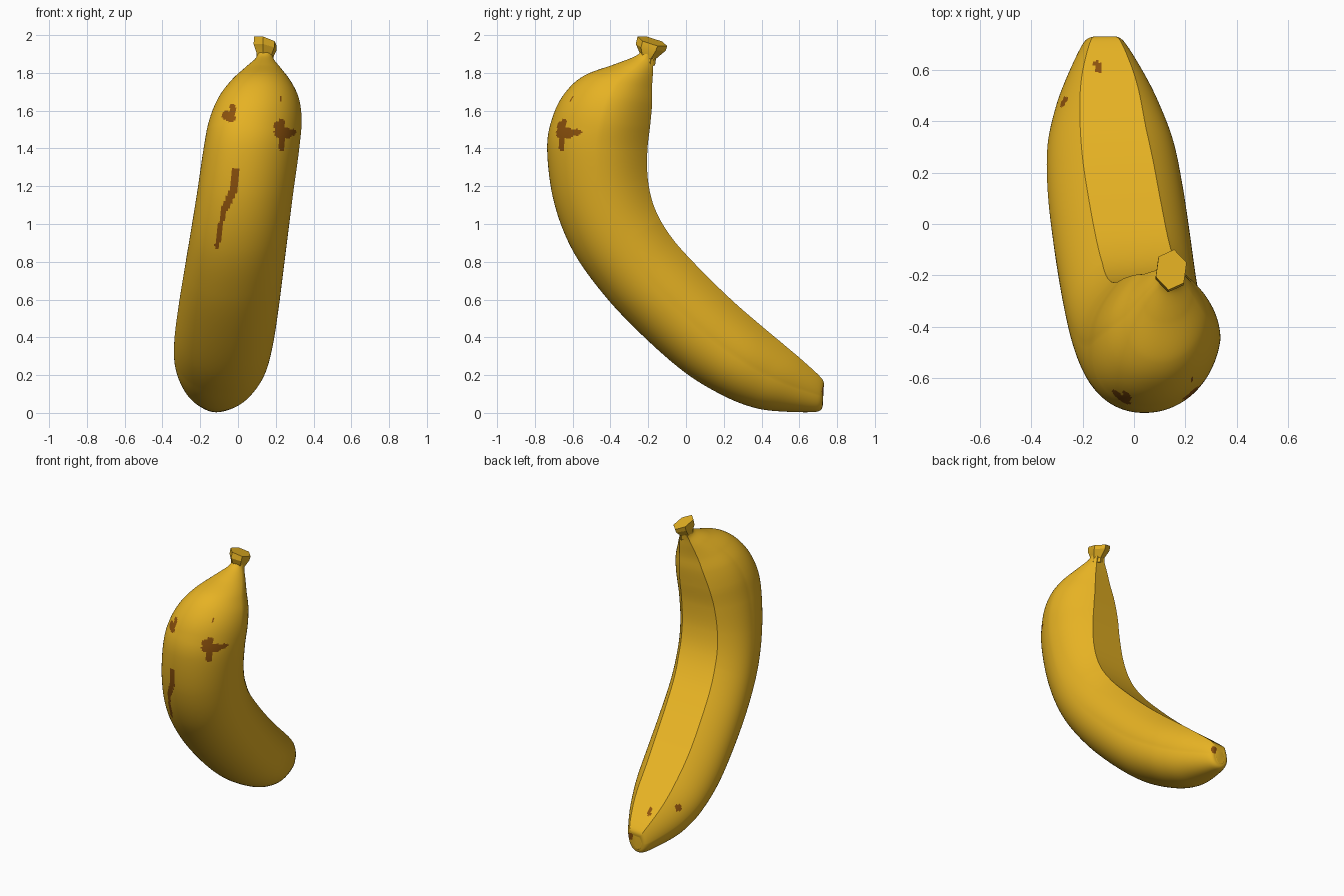
import bpy, bmesh, math
from mathutils import Vector

if "Cube" in bpy.data.objects:
    bpy.data.objects.remove(bpy.data.objects["Cube"])


def material(name, rgb):
    m = bpy.data.materials.new(name)
    m.diffuse_color = (*rgb, 1)
    m.use_nodes = True
    m.node_tree.nodes["Principled BSDF"].inputs["Base Color"].default_value = m.diffuse_color
    return m


yellow = material("banana_yellow", (0.79, 0.445, 0.017))
brown = material("bruise_brown", (0.27, 0.085, 0.004))

# Stations tip -> neck: outer y,z, inner y,z, half width, half width of inner panel
STATIONS = [
    (0.725, 0.04, 0.728, 0.13, 0.034, 0.024),
    (0.69, 0.006, 0.72, 0.18, 0.078, 0.054),
    (0.50, 0.008, 0.62, 0.275, 0.155, 0.092),
    (0.36, 0.028, 0.52, 0.36, 0.205, 0.114),
    (0.20, 0.09, 0.40, 0.46, 0.245, 0.126),
    (0.00, 0.21, 0.25, 0.59, 0.262, 0.136),
    (-0.22, 0.40, 0.08, 0.755, 0.265, 0.138),
    (-0.43, 0.62, -0.07, 0.92, 0.262, 0.138),
    (-0.60, 0.86, -0.16, 1.07, 0.258, 0.138),
    (-0.70, 1.12, -0.20, 1.22, 0.254, 0.133),
    (-0.735, 1.40, -0.205, 1.38, 0.252, 0.124),
    (-0.705, 1.57, -0.19, 1.52, 0.243, 0.11),
    (-0.64, 1.695, -0.18, 1.63, 0.212, 0.09),
    (-0.54, 1.785, -0.18, 1.72, 0.158, 0.07),
    (-0.38, 1.845, -0.175, 1.80, 0.095, 0.05),
    (-0.275, 1.885, -0.172, 1.855, 0.05, 0.035),
    (-0.24, 1.91, -0.165, 1.885, 0.04, 0.03),
]


def spline(rows, steps):
    """Catmull-Rom interpolation through the station rows."""
    out = []
    for i in range(len(rows) - 1):
        a, b = rows[max(i - 1, 0)], rows[i]
        c, d = rows[i + 1], rows[min(i + 2, len(rows) - 1)]
        for k in range(steps):
            t = k / steps
            out.append([0.5 * (2 * q + (r - p) * t + (2 * p - 5 * q + 4 * r - s) * t * t
                               + (3 * q - p - 3 * r + s) * t ** 3)
                        for p, q, r, s in zip(a, b, c, d)])
    out.append(list(rows[-1]))
    return out


def section(w, r):
    """Round back, curved sides and a flat inner panel between two ridges."""
    lo = 0.92                       # panel leans slightly towards the left
    pts = []
    for k in range(16):             # right ridge down to widest point
        t = k / 16
        pts.append(((1 - t) ** 2 * r + (1 - (1 - t) ** 2) * w,
                    (1 - t) ** 2 + 2 * t * (1 - t) * 0.54))
    for k in range(80):             # round back, slightly squared
        a = math.pi * k / 80
        c, s = math.cos(a), math.sin(a)
        pts.append((w * math.copysign(abs(c) ** 0.96, c), -abs(s) ** 0.96))
    for k in range(16):             # widest point up to left ridge
        t = k / 16
        pts.append((-((1 - t * t) * w + t * t * r),
                    2 * t * (1 - t) * 0.45 + t * t * lo))
    for k in range(16):             # flat panel
        t = k / 16
        pts.append((-r + 2 * r * t, lo + (1 - lo) * t))
    return pts


def loft(name, rings, mats):
    bm = bmesh.new()
    loops = [[bm.verts.new(p) for p in ring] for ring in rings]
    n = len(loops[0])
    for a, b in zip(loops, loops[1:]):
        for i in range(n):
            bm.faces.new((a[i], a[(i + 1) % n], b[(i + 1) % n], b[i]))
    bm.faces.new(loops[0])
    bm.faces.new(loops[-1])
    bmesh.ops.recalc_face_normals(bm, faces=bm.faces)
    me = bpy.data.meshes.new(name)
    bm.to_mesh(me)
    bm.free()
    ob = bpy.data.objects.new(name, me)
    bpy.context.collection.objects.link(ob)
    for m in mats:
        me.materials.append(m)
    return ob


def smooth(ob, degrees):
    bpy.ops.object.select_all(action='DESELECT')
    ob.select_set(True)
    bpy.context.view_layer.objects.active = ob
    bpy.ops.object.shade_smooth_by_angle(angle=math.radians(degrees))


# Body: loft of the sections, leaning towards +x as it rises, with a slight twist
rings = []
for yo, zo, yi, zi, w, r in spline(STATIONS, 20):
    ring = []
    mid = (zo + zi) / 2
    twist = 0.04 * max(-1, min(1, (mid - 0.9) / 0.6)) * min(1, w / 0.25)
    for v, u in section(w, r):
        y = (yo + yi) / 2 + u * (yi - yo) / 2
        z = mid + u * (zi - zo) / 2
        if u < 0:
            shift = u * twist              # spine of the back
        else:
            shift = -u * u * abs(twist) * 0.5   # inner panel
        ring.append((v + shift - 0.132 + 0.146 * z, y, max(z, 0)))
    rings.append(ring)
body = loft("banana_body", rings, [yellow, brown])

# Bruises on the front as capsules in x,z: x1, z1, x2, z2, radius
FRONT = [(-0.06, 1.575, -0.04, 1.565, 0.026), (-0.028, 1.62, -0.03, 1.56, 0.016),
         (0.23, 1.54, 0.232, 1.40, 0.016), (0.205, 1.53, 0.207, 1.48, 0.014),
         (0.22, 1.485, 0.255, 1.48, 0.030), (0.25, 1.48, 0.29, 1.485, 0.018),
         (0.225, 1.655, 0.226, 1.67, 0.006),
         (-0.112, 0.88, -0.075, 1.08, 0.013), (-0.07, 1.08, -0.03, 1.17, 0.020),
         (-0.025, 1.17, -0.012, 1.28, 0.020)]
# Small marks on the side and tip: x, y, z, radius
SPOTS = [(-0.27, 0.475, 0.28, 0.024), (-0.07, 0.73, 0.12, 0.025)]
# Thin mark on the inner panel near the tip, in x,y
PANEL = (-0.145, 0.625, -0.138, 0.60, 0.012)


def in_capsule(x, z, c):
    a, b, p = Vector(c[0:2]), Vector(c[2:4]), Vector((x, z))
    t = max(0, min(1, (p - a).dot(b - a) / (b - a).length_squared))
    return (p - a - (b - a) * t).length < c[4]


for f in body.data.polygons:
    p = f.center
    if f.normal.y < 0.15 and p.y < -0.3 and any(in_capsule(p.x, p.z, c) for c in FRONT):
        f.material_index = 1
    elif any((p - Vector(s[:3])).length < s[3] for s in SPOTS):
        f.material_index = 1
    elif f.normal.z > 0.3 and p.z < 0.5 and in_capsule(p.x, p.y, PANEL):
        f.material_index = 1
smooth(body, 17)

# Stem: flared six-sided cap. centre x,y,z, radius x, radius y, slope
STEM = [(0.143, -0.205, 1.855, 0.046, 0.042, -0.3),
        (0.140, -0.202, 1.89, 0.045, 0.044, -0.3),
        (0.143, -0.187, 1.935, 0.064, 0.08, -0.2),
        (0.145, -0.178, 1.967, 0.064, 0.08, -0.28)]
rings = []
for x, y, z, rx, ry, s in STEM:
    ring = []
    for k in range(6):
        a = math.radians(60 * k + 20)
        dx, dy = rx * math.cos(a), ry * math.sin(a)
        ring.append((x + dx, y + dy, z + s * (dx + dy)))
    rings.append(ring)
stem = loft("stem", rings, [yellow])
smooth(stem, 20)
